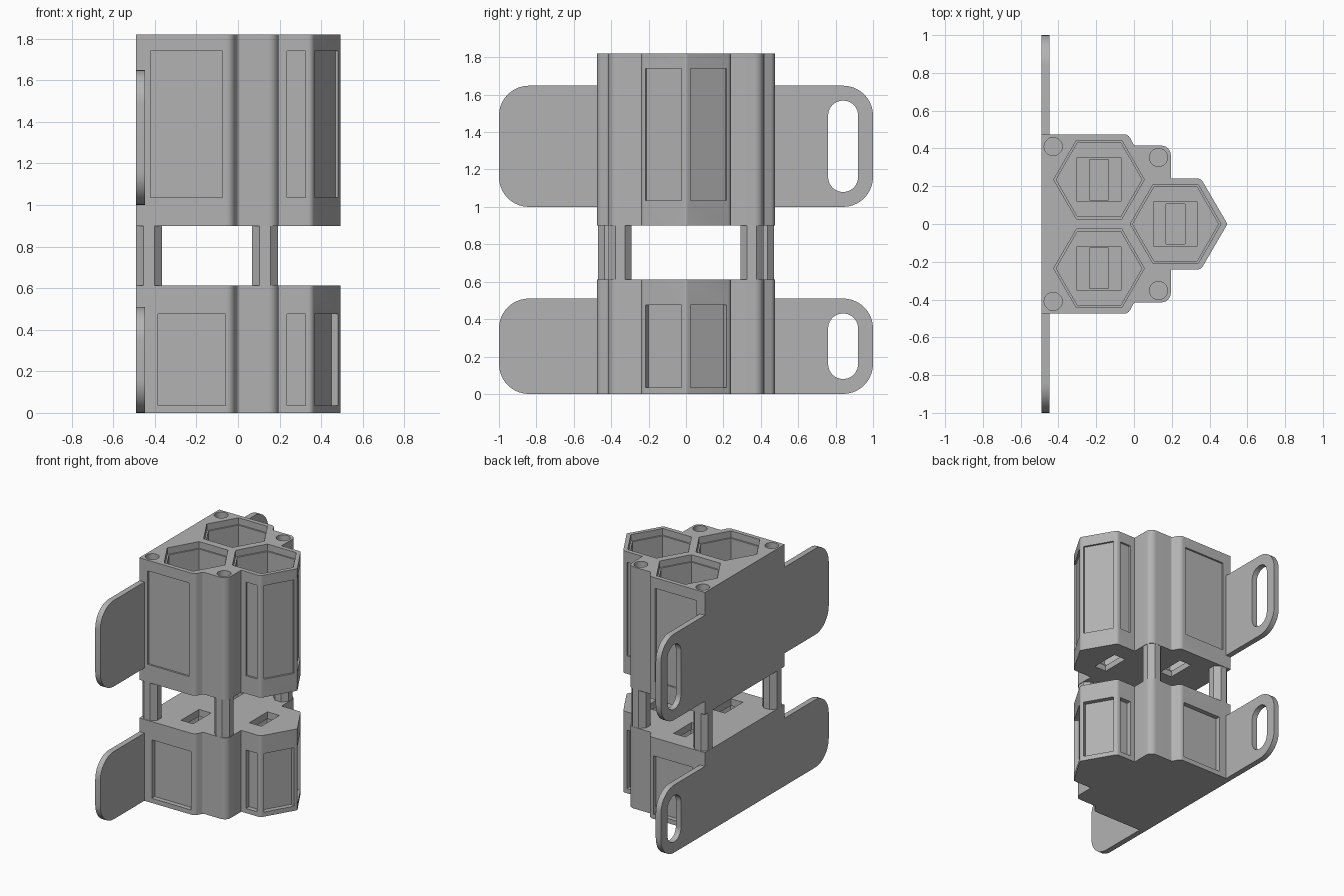
import bpy, bmesh
from math import cos, sin, pi, radians
from mathutils import Vector, Matrix

cube = bpy.data.objects.get("Cube")
if cube:
    bpy.data.objects.remove(cube, do_unlink=True)

grey = bpy.data.materials.new("plain grey")
grey.use_nodes = True
colour = (0.45, 0.45, 0.45, 1)
grey.diffuse_color = colour
grey.node_tree.nodes["Principled BSDF"].inputs["Base Color"].default_value = colour


def prism(name, outline, low, high, matrix=Matrix()):
    """Extrude a flat outline from low to high, then place it by the matrix."""
    bm = bmesh.new()
    face = bm.faces.new([bm.verts.new((p[0], p[1], low)) for p in outline])
    new = bmesh.ops.extrude_face_region(bm, geom=[face])["geom"]
    bmesh.ops.translate(bm, vec=(0, 0, high - low),
                        verts=[g for g in new if isinstance(g, bmesh.types.BMVert)])
    bm.transform(matrix)
    bmesh.ops.recalc_face_normals(bm, faces=bm.faces)
    mesh = bpy.data.meshes.new(name)
    bm.to_mesh(mesh)
    bm.free()
    mesh.materials.append(grey)
    ob = bpy.data.objects.new(name, mesh)
    bpy.context.collection.objects.link(ob)
    return ob


def ring(x, y, radius, sides, turn=0.0):
    return [(x + radius * cos(turn + 2 * pi * i / sides),
             y + radius * sin(turn + 2 * pi * i / sides)) for i in range(sides)]


def rect(x0, x1, y0, y1):
    return [(x0, y0), (x1, y0), (x1, y1), (x0, y1)]


def rounded(corners, steps=6):
    """Replace each corner (x, y, radius) by an arc."""
    out = []
    for i, (x, y, r) in enumerate(corners):
        p = Vector((x, y))
        if r == 0:
            out.append(p)
            continue
        a = (Vector(corners[i - 1][:2]) - p).normalized()
        b = (Vector(corners[(i + 1) % len(corners)][:2]) - p).normalized()
        half = a.angle(b) / 2
        centre = p + (a + b).normalized() * r / sin(half)
        start = p + a * r * cos(half) / sin(half) - centre
        end = p + b * r * cos(half) / sin(half) - centre
        sweep = start.angle_signed(end)
        for k in range(steps + 1):
            out.append(centre + Matrix.Rotation(-sweep * k / steps, 2) @ start)
    return out


def cut(ob, cutters):
    """Subtract the cutters, keep the finished mesh and drop the cutters."""
    for c in cutters:
        m = ob.modifiers.new("cut", "BOOLEAN")
        m.operation, m.solver, m.object = "DIFFERENCE", "EXACT", c
    graph = bpy.context.evaluated_depsgraph_get()
    mesh = bpy.data.meshes.new_from_object(ob.evaluated_get(graph))
    ob.modifiers.clear()
    ob.data = mesh
    for c in cutters:
        bpy.data.objects.remove(c, do_unlink=True)


def shade(ob):
    bpy.ops.object.select_all(action="DESELECT")
    ob.select_set(True)
    bpy.context.view_layer.objects.active = ob
    bpy.ops.object.shade_smooth_by_angle(angle=radians(25))


# Stepped outline shared by both bodies
half = [(0.495, 0, 0.02), (0.355, 0.24, 0.03), (0.195, 0.24, 0), (0.195, 0.415, 0.05),
        (0.0, 0.415, 0.02), (-0.03, 0.475, 0.04), (-0.49, 0.475, 0)]
outline = rounded(half + [(x, -y, r) for x, y, r in reversed(half[1:])])
cells = [(-0.185, 0.235), (-0.185, -0.235), (0.22, 0)]
posts = [(x, s * y) for x, y in ((-0.428, 0.41), (0.13, 0.352)) for s in (1, -1)]


def panel_cutters(low, high, depth, big):
    """Recesses in the wide side, narrow side and slanted nose faces."""
    out = []
    for s in (1, -1):
        for (x0, x1), wall in ((big, 0.475), ((0.235, 0.325), 0.24)):
            y0, y1 = sorted((s * (wall - depth), s * (wall + 0.05)))
            out.append(prism("panel_cutter", rect(x0, x1, y0, y1), low, high))
        # Slanted face: local x runs outward, local y runs along the face
        place = Matrix.Translation((0.425, s * 0.12, 0)) @ Matrix.Rotation(s * pi / 6, 4, "Z")
        out.append(prism("panel_cutter", rect(-depth, 0.04, -0.112, 0.112), low, high, place))
    return out


def slots(low, high):
    return [prism("slot_cutter", rect(x - 0.05, x + 0.05, y - 0.107, y + 0.107), low, high)
            for x, y in cells]


# Upper body: three open hexagonal cells with lips, floor slots and post holes
upper = prism("upper_body", outline, 0.9, 1.82)
cutters = panel_cutters(1.035, 1.74, 0.014, (-0.42, -0.075)) + slots(0.85, 1.0)
for x, y in cells:
    cutters.append(prism("cell_cutter", ring(x, y, 0.227, 6), 0.96, 1.9))
    cutters.append(prism("lip_cutter", ring(x, y, 0.24, 6), 1.77, 1.9))
    cutters.append(prism("floor_cutter", rect(x - 0.117, x + 0.117, y - 0.117, y + 0.117),
                         0.945, 1.0))
for x, y in posts:
    cutters.append(prism("hole_cutter", ring(x, y, 0.048, 20), 0.95, 1.9))
cut(upper, cutters)
shade(upper)

# Lower body: closed underneath, hollow cells reached through the top slots
lower = prism("lower_body", outline, 0, 0.613)
cutters = panel_cutters(0.035, 0.475, 0.035, (-0.385, -0.06)) + slots(0.5, 0.7)
for x, y in cells:
    cutters.append(prism("cell_cutter", ring(x, y, 0.19, 6), 0.05, 0.56))
cut(lower, cutters)
shade(lower)

# Octagonal posts joining the two bodies
for i, (x, y) in enumerate(posts):
    prism(f"post_{i + 1}", ring(x, y, 0.0615 / cos(pi / 8), 8, pi / 8), 0.61, 0.903)

# Mounting ears with long slots, drawn in the y-z plane
to_side = Matrix(((0, 0, 1, 0), (1, 0, 0, 0), (0, 1, 0, 0), (0, 0, 0, 1)))
for level, low, high in (("upper", 1.0, 1.648), ("lower", 0.0, 0.51)):
    for side, s in (("left", 1), ("right", -1)):
        ear = rounded([(s * 0.47, low, 0), (s * 1.0, low, 0.16),
                       (s * 1.0, high, 0.16), (s * 0.47, high, 0)], 10)
        slot = rounded([(s * y, z, 0.079) for y, z in
                        ((0.76, low + 0.08), (0.92, low + 0.08),
                         (0.92, high - 0.08), (0.76, high - 0.08))], 10)
        ob = prism(f"{level}_{side}_ear", ear, -0.49, -0.448, to_side)
        cut(ob, [prism("ear_slot_cutter", slot, -0.6, -0.3, to_side)])
        shade(ob)
